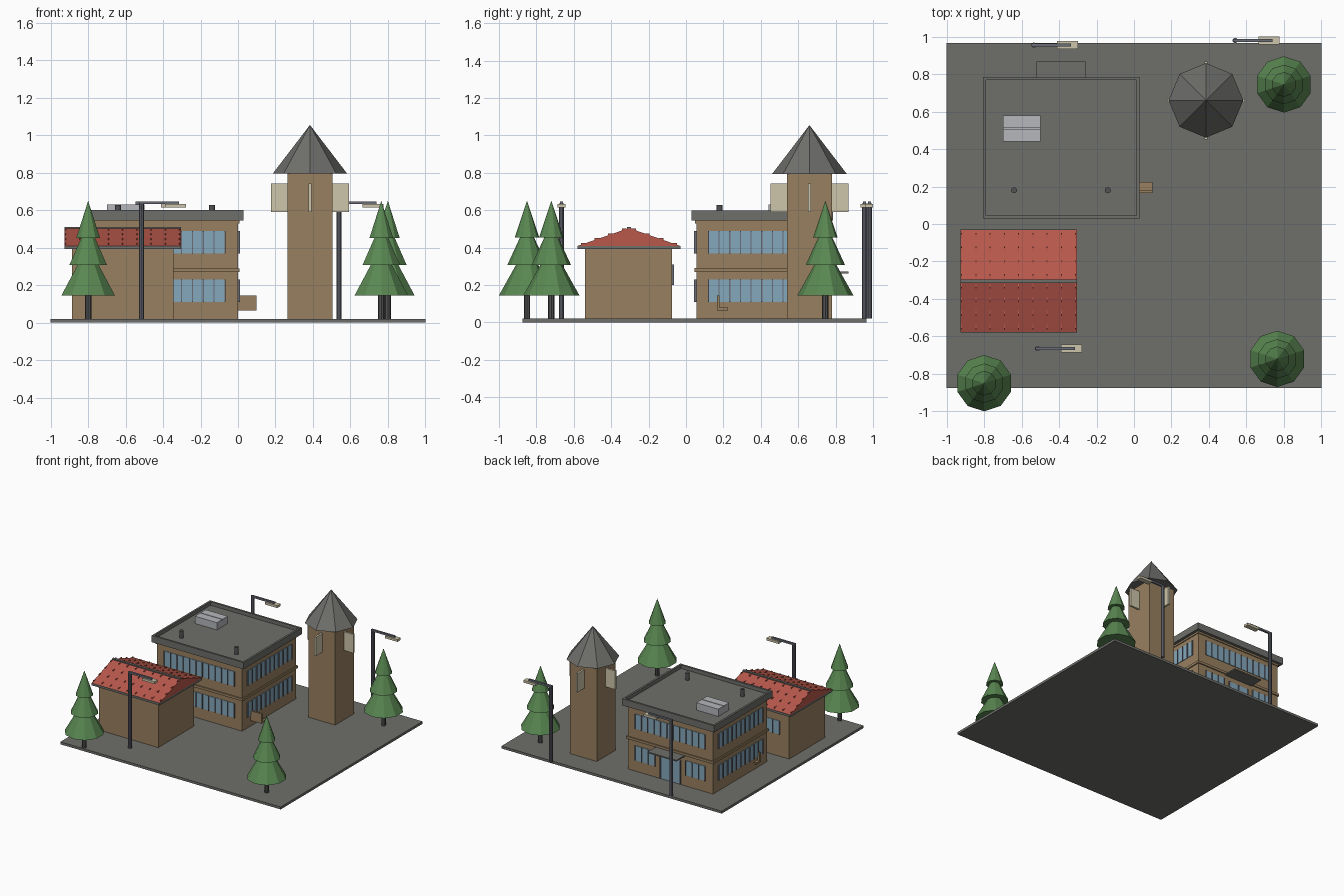
import bpy, bmesh, math
from mathutils import Matrix, Vector

cube = bpy.data.objects.get("Cube")
if cube:
    bpy.data.objects.remove(cube, do_unlink=True)


def material(name, *rgb):
    lin = [((c / 255 + 0.055) / 1.055) ** 2.4 for c in rgb] + [1]
    m = bpy.data.materials.new(name)
    m.use_nodes = True
    m.diffuse_color = lin
    m.node_tree.nodes["Principled BSDF"].inputs["Base Color"].default_value = lin
    return m


GREY = material("slate grey", 110, 110, 107)
BROWN = material("brown wall", 152, 128, 96)
RED = material("red tile", 184, 88, 75)
BLUE = material("window blue", 133, 168, 188)
CREAM = material("cream", 205, 197, 170)
GREEN = material("tree green", 90, 136, 82)
SILVER = material("light grey", 182, 183, 188)
STEEL = material("lamp steel", 108, 110, 120)
DARK = material("trunk grey", 82, 82, 84)


def finish(name, bm, mat):
    bmesh.ops.recalc_face_normals(bm, faces=bm.faces)
    me = bpy.data.meshes.new(name)
    bm.to_mesh(me)
    bm.free()
    me.materials.append(mat)
    ob = bpy.data.objects.new(name, me)
    bpy.context.collection.objects.link(ob)
    return ob


def boxes(name, mat, *items):
    """One object made of boxes, each given as x0, x1, y0, y1, z0, z1."""
    bm = bmesh.new()
    for x0, x1, y0, y1, z0, z1 in items:
        mid = Vector((x0 + x1, y0 + y1, z0 + z1)) / 2
        size = Matrix.Diagonal((x1 - x0, y1 - y0, z1 - z0, 1))
        bmesh.ops.create_cube(bm, size=1, matrix=Matrix.Translation(mid) @ size)
    return finish(name, bm, mat)


def cones(name, mat, x, y, sides, *tiers):
    """Stacked cones, each given as z0, z1, r0, r1."""
    bm = bmesh.new()
    for z0, z1, r0, r1 in tiers:
        bmesh.ops.create_cone(bm, cap_ends=True, segments=sides, radius1=r0, radius2=r1,
                              depth=z1 - z0, matrix=Matrix.Translation((x, y, (z0 + z1) / 2)))
    return finish(name, bm, mat)


def window_strip(name, axis, wall, out, a, b, z0, z1, count):
    """Glass strip with raised mullions on a wall; axis is the wall's normal."""
    def slab(lo, hi, depth, bottom, top):
        d = sorted((wall, wall + out * depth))
        return (*d, lo, hi, bottom, top) if axis == "x" else (lo, hi, *d, bottom, top)
    boxes(name + "_glass", BLUE, slab(a, b, 0.004, z0, z1))
    step = (b - a) / count
    boxes(name + "_mullions", STEEL,
          *[slab(a + i * step - 0.003, a + i * step + 0.003, 0.011, z0, z1)
            for i in range(count + 1)])


# Ground
boxes("ground", GREY, (-1, 1, -0.875, 0.965, 0, 0.02))

# Main building
X0, X1, Y0, Y1 = -0.775, 0, 0.055, 0.755
boxes("main_walls", BROWN, (X0, X1, Y0, Y1, 0.02, 0.55))
boxes("floor_bands", BROWN, *[(X0 - d, X1 + d, Y0 - d, Y1 + d, z, z + 0.02)
                              for d, z in ((0.009, 0.27), (0.007, 0.53))])
R0, R1, S0, S1, W = -0.805, 0.03, 0.03, 0.785, 0.016
boxes("main_roof", GREY, (R0 + W, R1 - W, S0 + W, S1 - W, 0.545, 0.57))
boxes("parapet", GREY,
      (R0, R1, S0, S0 + W, 0.545, 0.6), (R0, R1, S1 - W, S1, 0.545, 0.6),
      (R0, R0 + W, S0 + W, S1 - W, 0.545, 0.6), (R1 - W, R1, S0 + W, S1 - W, 0.545, 0.6))
for z in (0.11, 0.37):
    window_strip("front_windows", "y", Y0, -1, -0.705, -0.07, z, z + 0.12, 11)
    window_strip("right_windows", "x", X1, 1, 0.12, 0.69, z, z + 0.12, 10)
    window_strip("left_windows", "x", X0, -1, 0.12, 0.69, z, z + 0.12, 10)
window_strip("back_upper_windows", "y", Y1, 1, -0.705, -0.07, 0.37, 0.49, 11)
for a, b in ((-0.705, -0.53), (-0.25, -0.07)):
    window_strip("back_lower_windows", "y", Y1, 1, a, b, 0.11, 0.23, 3)
window_strip("entrance", "y", Y1, 1, -0.48, -0.3, 0.025, 0.22, 2)
boxes("canopy", GREY, (-0.52, -0.26, Y1, 0.868, 0.262, 0.272))
boxes("side_ledges", BROWN, *[item for a, b in ((0, 0.1), (-0.795, -0.77)) for item in
      ((a, b, 0.165, 0.18, 0.065, 0.145), (a, b, 0.18, 0.225, 0.065, 0.08))])

# Rooftop equipment
boxes("vent_unit", SILVER, (-0.7, -0.5, 0.44, 0.58, 0.57, 0.62),
      (-0.7, -0.5, 0.44, 0.507, 0.62, 0.63), (-0.7, -0.5, 0.513, 0.58, 0.62, 0.63))
for x in (-0.64, -0.14):
    cones("roof_pipe", DARK, x, 0.18, 12, (0.57, 0.628, 0.016, 0.016))

# Small house
boxes("house_walls", BROWN, (-0.885, -0.345, -0.54, -0.075, 0.02, 0.395))
boxes("house_eaves", GREY, (-0.925, -0.305, -0.58, -0.03, 0.392, 0.41))
window_strip("house_windows", "y", -0.075, 1, -0.8, -0.43, 0.2, 0.31, 6)
EAVE, RIDGE, MID, HALF = 0.41, 0.505, -0.305, 0.272
bm = bmesh.new()
ends = [[bm.verts.new((x, y, z)) for y, z in
         ((MID - HALF, EAVE), (MID + HALF, EAVE), (MID, RIDGE))] for x in (-0.925, -0.305)]
for tri in ends:
    bm.faces.new(tri)
for i in range(3):
    j = (i + 1) % 3
    bm.faces.new((ends[0][i], ends[0][j], ends[1][j], ends[1][i]))
finish("house_roof", bm, RED)
boxes("ridge_cap", GREY, (-0.925, -0.305, MID - 0.01, MID + 0.01, 0.497, 0.51))
tiles = []
for col in range(9):
    x = -0.92 + col * 0.076
    for row in range(4):
        off = 0.025 + row * 0.073
        z = RIDGE - (RIDGE - EAVE) * off / HALF
        for side in (-1, 1):
            y = MID + side * off
            tiles.append((x - 0.003, x + 0.003, y - 0.013, y + 0.013, z - 0.004, z + 0.006))
boxes("roof_tile_ribs", RED, *tiles)

# Tower
TX, TY = 0.384, 0.66
boxes("tower_walls", BROWN, (TX - 0.121, TX + 0.121, TY - 0.121, TY + 0.121, 0.02, 0.8))
cones("tower_roof", GREY, TX, TY, 8, (0.795, 1.055, 0.199, 0))
boxes("tower_fins", CREAM,
      (TX - 0.208, TX + 0.208, TY - 0.008, TY + 0.008, 0.59, 0.743),
      (TX - 0.008, TX + 0.008, TY - 0.208, TY + 0.208, 0.59, 0.743))

# Street lamps
for x, y in ((-0.515, -0.665), (-0.535, 0.955), (0.54, 0.98)):
    cones("lamp_pole", STEEL, x, y, 10, (0.02, 0.635, 0.014, 0.014))
    boxes("lamp_arm", STEEL, (x - 0.012, x + 0.2, y - 0.008, y + 0.008, 0.632, 0.647))
    boxes("lamp_head", CREAM, (x + 0.125, x + 0.237, y - 0.021, y + 0.021, 0.615, 0.634))

# Trees
for x, y in ((0.8, 0.745), (0.765, -0.72), (-0.8, -0.85)):
    cones("tree_trunk", DARK, x, y, 8, (0.02, 0.16, 0.017, 0.017))
    cones("tree_crown", GREEN, x, y, 10, (0.145, 0.315, 0.15, 0.055),
          (0.308, 0.46, 0.105, 0.035), (0.453, 0.65, 0.066, 0))
